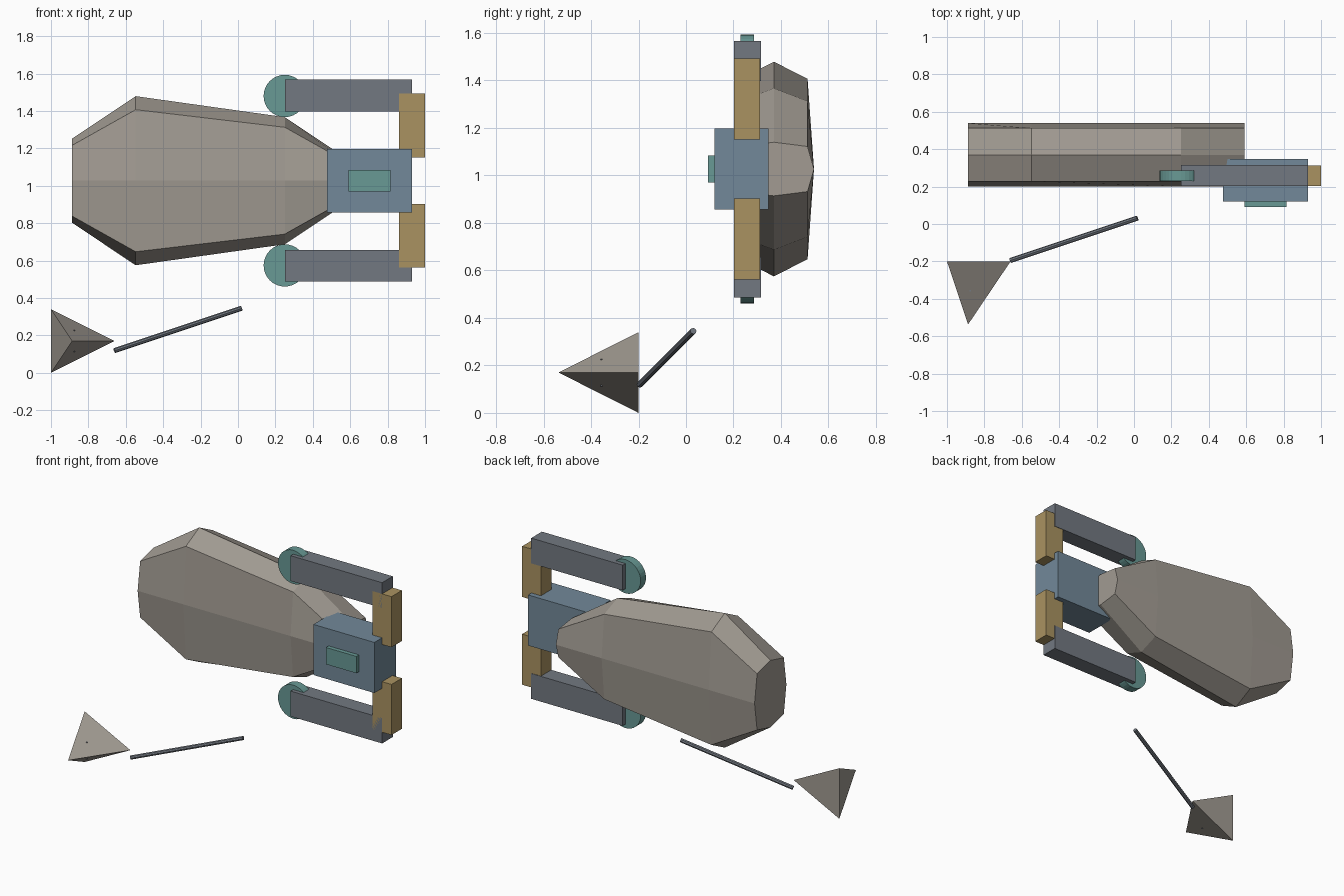
import bpy, bmesh, math
from mathutils import Vector

if "Cube" in bpy.data.objects:
    bpy.data.objects.remove(bpy.data.objects["Cube"])

def mat(name, rgb):
    m = bpy.data.materials.new(name)
    m.diffuse_color = (*rgb, 1)
    m.use_nodes = True
    m.node_tree.nodes["Principled BSDF"].inputs["Base Color"].default_value = m.diffuse_color
    return m

STONE = mat("stone", (0.36, 0.33, 0.29))
BLUE = mat("blue", (0.17, 0.25, 0.32))
TEAL = mat("teal", (0.14, 0.32, 0.30))
GOLD = mat("gold", (0.40, 0.29, 0.12))
STEEL = mat("steel", (0.17, 0.19, 0.22))

def mesh_object(name, bm, material):
    bmesh.ops.recalc_face_normals(bm, faces=bm.faces)
    me = bpy.data.meshes.new(name)
    bm.to_mesh(me)
    bm.free()
    me.materials.append(material)
    ob = bpy.data.objects.new(name, me)
    bpy.context.collection.objects.link(ob)
    return ob

def box(name, x, y, z, material):
    bm = bmesh.new()
    bmesh.ops.create_cube(bm, size=1)
    for v in bm.verts:
        v.co = [(r[0] + r[1]) / 2 + c * (r[1] - r[0]) for r, c in zip((x, y, z), v.co)]
    return mesh_object(name, bm, material)

def rod(name, a, b, radius, sides, material):
    a, b = Vector(a), Vector(b)
    bm = bmesh.new()
    bmesh.ops.create_cone(bm, cap_ends=True, segments=sides, radius1=radius,
                          radius2=radius, depth=(b - a).length)
    ob = mesh_object(name, bm, material)
    ob.location = (a + b) / 2
    ob.rotation_euler = (b - a).to_track_quat('Z', 'Y').to_euler()
    return ob

MID = 1.027  # height of the mirror plane

# Faceted hull: eight-sided sections lofted along x
bm = bmesh.new()
section = [(0, 1), (0.84, 0.84), (1, 0), (0.84, -0.84),
           (0, -1), (-0.84, -0.84), (-1, 0), (-0.84, 0.84)]
rings = [[bm.verts.new((x, 0.37 + 0.169 * v, MID + half * u)) for u, v in section]
         for x, half in [(-0.887, 0.225), (-0.547, 0.452), (0.25, 0.34), (0.59, 0.113)]]
for r, s in zip(rings, rings[1:]):
    for i in range(8):
        j = (i + 1) % 8
        bm.faces.new((r[i], r[j], s[j], s[i]))
bm.faces.new(rings[0])
bm.faces.new(rings[-1])
mesh_object("hull", bm, STONE)

# Central housing and front panel
box("housing", (0.477, 0.93), (0.12, 0.347), (0.857, 1.197), BLUE)
box("front_panel", (0.59, 0.815), (0.092, 0.122), (0.97, 1.083), TEAL)

# Mirrored upper and lower arms
for side, s in (("upper", 1), ("lower", -1)):
    def zr(lo, hi):
        return sorted((MID + s * lo, MID + s * hi))
    box(side + "_bracket", (0.86, 1.0), (0.202, 0.312), zr(0.125, 0.465), GOLD)
    box(side + "_arm", (0.25, 0.93), (0.202, 0.315), zr(0.37, 0.54), STEEL)
    z = MID + s * 0.453
    rod(side + "_disc", (0.25, 0.229, z), (0.25, 0.286, z), 0.113, 32, TEAL)

# Three-sided spike
bm = bmesh.new()
tri = [bm.verts.new(p) for p in ((-1, -0.2, 0), (-1, -0.2, 0.34), (-0.66, -0.2, 0.17))]
tip = bm.verts.new((-0.887, -0.537, 0.17))
bm.faces.new(tri)
for i in range(3):
    bm.faces.new((tri[i], tri[(i + 1) % 3], tip))
mesh_object("spike", bm, STONE)

# Small pin through the spike
box("spike_pin", (-0.879, -0.871), (-0.36, -0.352), (0.112, 0.228), STEEL)

# Slanted rod
rod("rod", (-0.66, -0.195, 0.119), (0.018, 0.031, 0.345), 0.0135, 8, STEEL)
